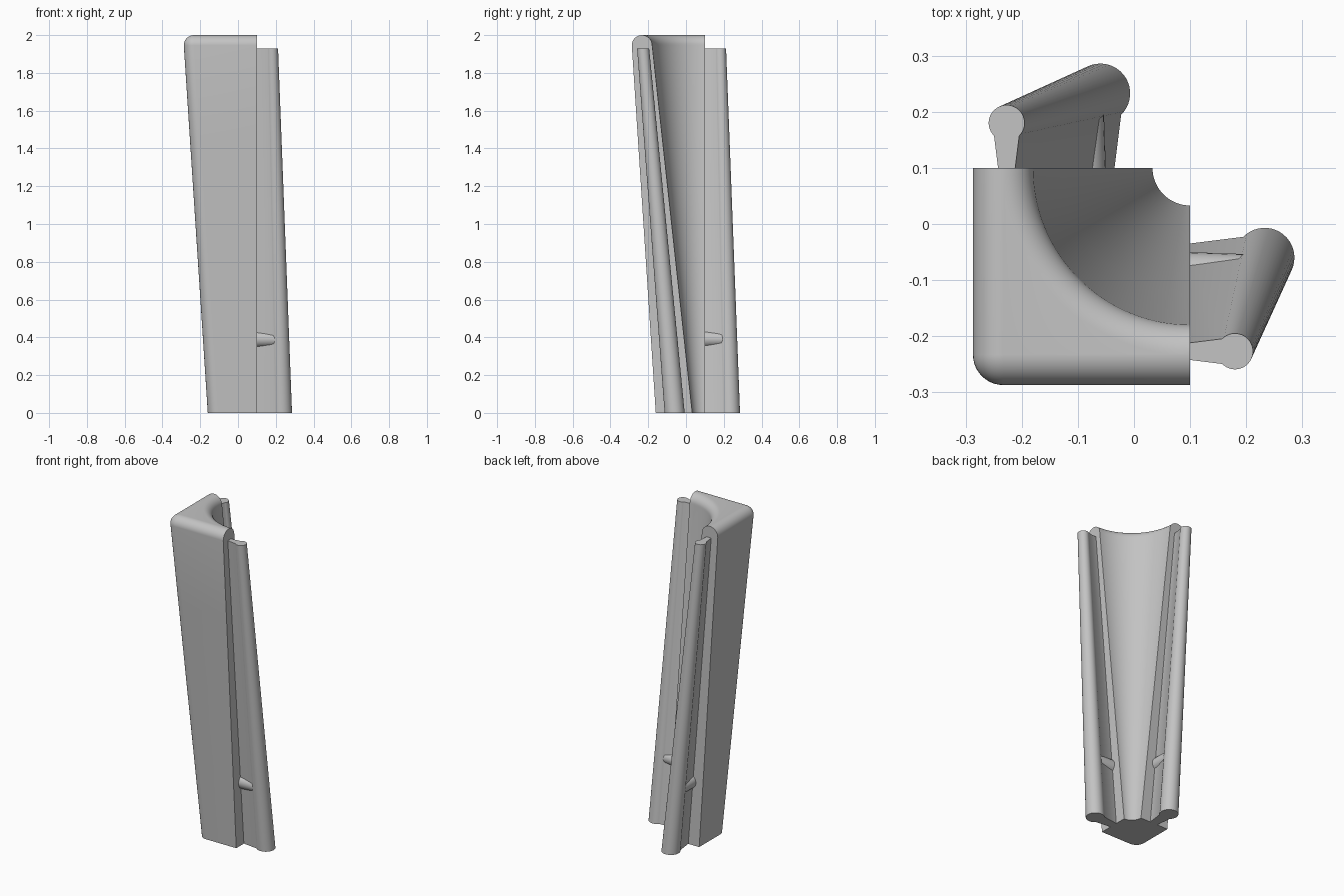
import bpy, bmesh, math
from mathutils import Matrix

if "Cube" in bpy.data.objects:
    bpy.data.objects.remove(bpy.data.objects["Cube"])

grey = bpy.data.materials.new("grey plastic")
grey.diffuse_color = (0.55, 0.55, 0.55, 1)
grey.use_nodes = True
grey.node_tree.nodes["Principled BSDF"].inputs["Base Color"].default_value = grey.diffuse_color

FACE = 0.10                    # plane of the two joint faces
CAP_Z, CAP_R = 1.946, 0.054    # rounded top edge
SWAP = Matrix(((0, 1, 0, 0), (1, 0, 0, 0), (0, 0, 1, 0), (0, 0, 0, 1)))  # mirror over the diagonal


def arc(cx, cy, r, a0, a1, n):
    return [(cx + r * math.cos(math.radians(a0 + (a1 - a0) * i / n)),
             cy + r * math.sin(math.radians(a0 + (a1 - a0) * i / n))) for i in range(n + 1)]


def loft(name, sections, mirrored=False, angle=35):
    """Skin a stack of matching closed loops and cap both ends."""
    bm = bmesh.new()
    rings = [[bm.verts.new(p) for p in s] for s in sections]
    n = len(rings[0])
    for a, b in zip(rings, rings[1:]):
        for i in range(n):
            j = (i + 1) % n
            bm.faces.new((a[i], a[j], b[j], b[i]))
    bm.faces.new(rings[0][::-1])
    bm.faces.new(rings[-1])
    bmesh.ops.remove_doubles(bm, verts=bm.verts, dist=1e-5)
    if mirrored:
        bmesh.ops.transform(bm, matrix=SWAP, verts=bm.verts)
    bmesh.ops.recalc_face_normals(bm, faces=bm.faces)
    me = bpy.data.meshes.new(name)
    bm.to_mesh(me)
    bm.free()
    me.materials.append(grey)
    ob = bpy.data.objects.new(name, me)
    bpy.context.collection.objects.link(ob)
    bpy.ops.object.select_all(action='DESELECT')
    ob.select_set(True)
    bpy.context.view_layer.objects.active = ob
    bpy.ops.object.shade_smooth_by_angle(angle=math.radians(angle))
    return ob


# Corner body: square outside with rounded edge, conical hollow inside
def body_section(z, outer, hollow, corner):
    pts = [(FACE, -outer)]
    pts += arc(corner - outer, corner - outer, corner, 270, 180, 10)
    pts += [(-outer, FACE)]
    pts += arc(FACE, FACE, hollow, 180, 270, 40)
    return [(x, y, z) for x, y in pts]


sections = [body_section(CAP_Z * t, 0.16 + 0.127 * t, 0.067 + 0.212 * t, CAP_R)
            for t in (0, 0.25, 0.5, 0.75, 1)]
for k in range(1, 11):
    c, s = math.cos(math.pi * k / 20), math.sin(math.pi * k / 20)
    sections.append(body_section(CAP_Z + CAP_R * s, 0.233 + CAP_R * c,
                                 0.333 - CAP_R * c, CAP_R * c))
loft("corner_body", sections)


# Tongue: flared neck ending in a round bead, growing toward the foot
def tongue_section(z, scale, centre):
    a = math.degrees(math.atan2(0.0225, -0.023))
    pts = [(-0.006, 0.0145)] + arc(0.08, 0, 0.032, a, -a, 32) + [(-0.006, -0.0145)]
    return [(FACE + x * scale, centre + y * scale, z) for x, y in pts]


# Peg: short round stop crossing the neck
def peg_section(x, r):
    return [(x, -0.094 + u, 0.39 + v) for u, v in arc(0, 0, r, 0, 345, 23)]


for side, flip in (("right", False), ("back", True)):
    loft(side + "_tongue", [tongue_section(0, 1.66, -0.06),
                            tongue_section(1.93, 1.0, -0.227)], flip)
    loft(side + "_peg", [peg_section(0.095, 0.044), peg_section(0.21, 0.040)], flip)
